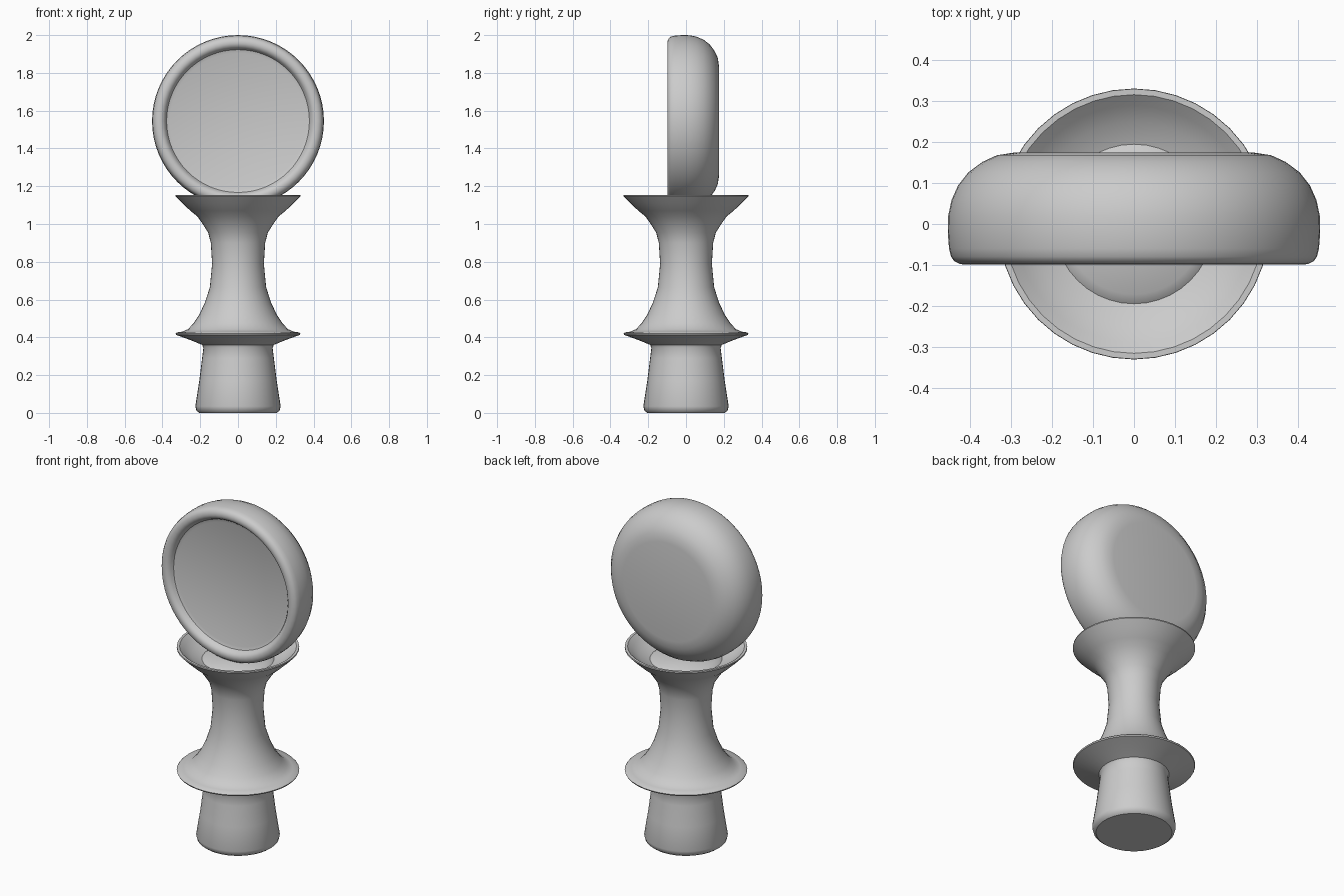
import bpy
import math
from mathutils import Matrix

if "Cube" in bpy.data.objects:
    bpy.data.objects.remove(bpy.data.objects["Cube"])


def lathe(name, profile, sides, matrix=None):
    """Revolve (radius, height) points around z; zero-radius ends become single points."""
    verts, faces, rings = [], [], []
    for r, h in profile:
        start = len(verts)
        count = 1 if r == 0 else sides
        for i in range(count):
            a = 2 * math.pi * i / sides
            verts.append((r * math.cos(a), r * math.sin(a), h))
        rings.append([start + (i % count) for i in range(sides)])
    for low, high in zip(rings, rings[1:]):
        for i in range(sides):
            j = (i + 1) % sides
            face = list(dict.fromkeys((low[i], low[j], high[j], high[i])))
            faces.append(face)
    mesh = bpy.data.meshes.new(name)
    mesh.from_pydata(verts, [], faces)
    if matrix:
        mesh.transform(matrix)
    mesh.update()
    obj = bpy.data.objects.new(name, mesh)
    bpy.context.collection.objects.link(obj)
    bpy.ops.object.select_all(action='DESELECT')
    obj.select_set(True)
    bpy.context.view_layer.objects.active = obj
    bpy.ops.object.shade_smooth_by_angle(angle=math.radians(38))
    return obj


# Turned stem: tapered foot, flange, waist and shallow cup with raised seat
stem = [
    (0, 0.005), (0.205, 0.005), (0.22, 0.012), (0.226, 0.035),
    (0.205, 0.17), (0.19, 0.29), (0.183, 0.345), (0.19, 0.36),
    (0.25, 0.385), (0.328, 0.413), (0.331, 0.42), (0.325, 0.426),
    (0.295, 0.43), (0.265, 0.443), (0.235, 0.475), (0.205, 0.52),
    (0.175, 0.585), (0.149, 0.665), (0.137, 0.79), (0.144, 0.90),
    (0.158, 0.955), (0.187, 1.0), (0.215, 1.04), (0.252, 1.07),
    (0.295, 1.11), (0.331, 1.147), (0.33, 1.154), (0.316, 1.154),
    (0.29, 1.132), (0.25, 1.10), (0.195, 1.08), (0.172, 1.097), (0, 1.10),
]
for_ground = [(r, 0 if h == 0.005 else h) for r, h in stem]
lathe("stem", for_ground, 40)

# Round head: domed back, rounded rim, recessed front face (height runs along +y)
head = [
    (0, -0.055), (0.36, -0.06), (0.378, -0.066), (0.386, -0.082),
    (0.396, -0.094), (0.41, -0.099), (0.425, -0.098), (0.439, -0.091),
    (0.447, -0.08), (0.452, -0.06), (0.455, -0.02), (0.454, 0.02),
    (0.446, 0.058), (0.43, 0.094), (0.405, 0.126), (0.37, 0.152),
    (0.335, 0.168), (0.29, 0.175), (0, 0.175),
]
# Rotating -90 degrees about x sends the profile height to +y
place = Matrix.Translation((0, 0, 1.545)) @ Matrix.Rotation(math.radians(-90), 4, 'X')
lathe("round_head", head, 64, place)
